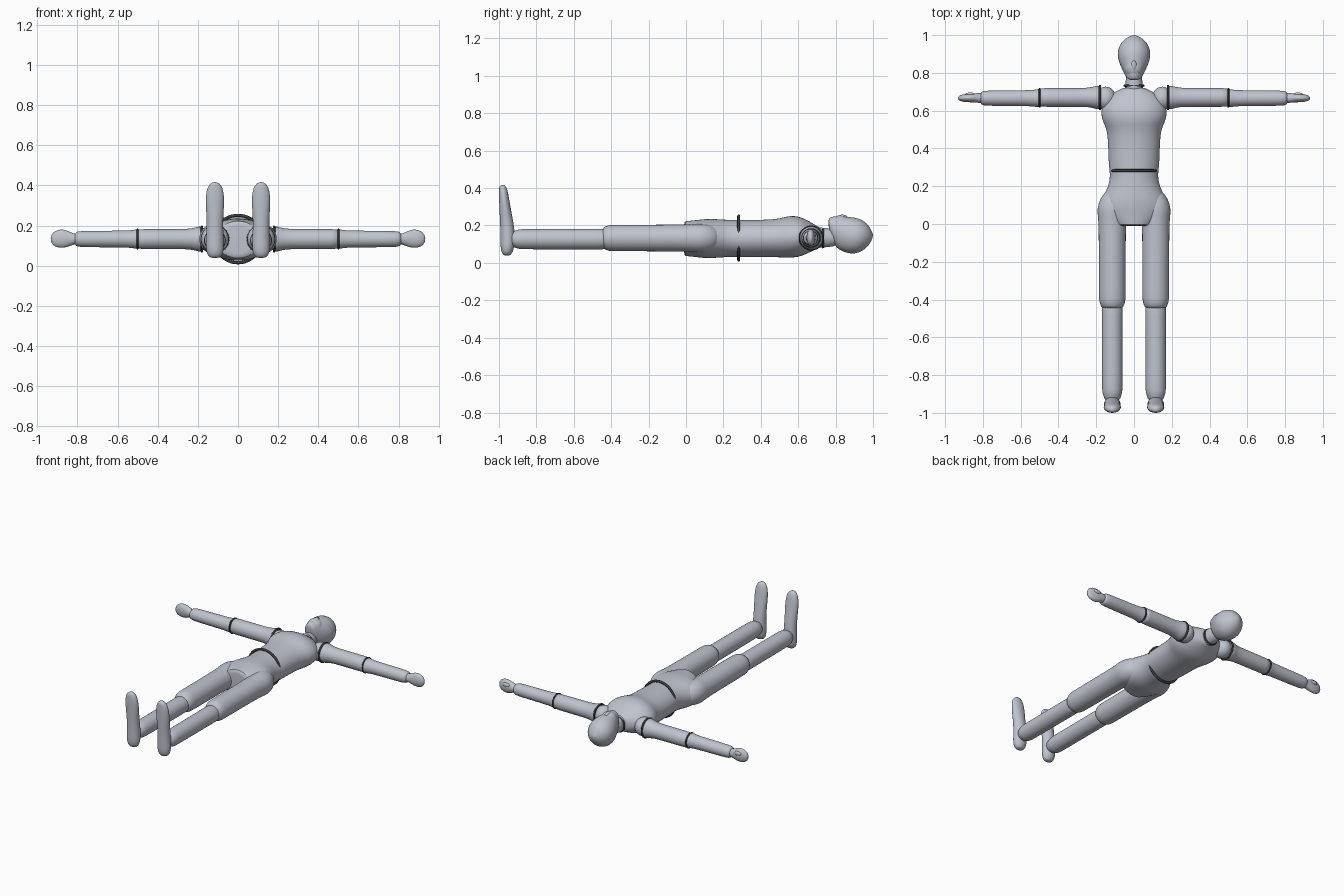
import bpy, bmesh, math
from mathutils import Vector

cube = bpy.data.objects.get("Cube")
if cube:
    bpy.data.objects.remove(cube)


def material(name, rgb):
    mat = bpy.data.materials.new(name)
    mat.use_nodes = True
    mat.diffuse_color = (*rgb, 1)
    mat.node_tree.nodes["Principled BSDF"].inputs["Base Color"].default_value = (*rgb, 1)
    return mat


GREY = material("pale_grey", (.52, .55, .62))
DARK = material("dark_joint", (.045, .045, .05))
SEGMENTS = 24


def finish(name, bm):
    bmesh.ops.recalc_face_normals(bm, faces=bm.faces)
    mesh = bpy.data.meshes.new(name)
    bm.to_mesh(mesh)
    bm.free()
    mesh.materials.append(GREY)
    obj = bpy.data.objects.new(name, mesh)
    bpy.context.collection.objects.link(obj)
    bpy.ops.object.select_all(action='DESELECT')
    obj.select_set(True)
    bpy.context.view_layer.objects.active = obj
    return obj


def loft(name, axis, rows, side=1):
    """Skin elliptical rings; each row is (position, centre u, centre v, radius u, radius v)."""
    bm = bmesh.new()
    rings = []
    for t, cu, cv, ru, rv in rows:
        ring = []
        for i in range(SEGMENTS):
            a = math.tau * i / SEGMENTS
            u, v = cu + ru * math.cos(a), cv + rv * math.sin(a)
            x, y, z = {'x': (t, u, v), 'y': (u, t, v), 'z': (u, v, t)}[axis]
            ring.append(bm.verts.new((x * side, y, z)))
        rings.append(ring)
    for low, high in zip(rings, rings[1:]):
        for i in range(SEGMENTS):
            j = (i + 1) % SEGMENTS
            bm.faces.new((low[i], low[j], high[j], high[i]))
    bm.faces.new(rings[0])
    bm.faces.new(rings[-1])
    obj = finish(name, bm)
    sub = obj.modifiers.new("rounding", 'SUBSURF')
    sub.levels = sub.render_levels = 1
    bpy.ops.object.shade_smooth_by_angle(angle=math.radians(50))


def ellipsoid(name, centre, radii):
    bm = bmesh.new()
    bmesh.ops.create_uvsphere(bm, u_segments=SEGMENTS, v_segments=16, radius=1)
    for v in bm.verts:
        v.co = Vector(centre) + Vector(a * b for a, b in zip(v.co, radii))
    finish(name, bm)
    bpy.ops.object.shade_smooth()


def body(name, rows):
    """Loft along the body from (y, half width, back z, front z)."""
    loft(name, 'y', [(y, 0, (lo + hi) / 2, w, (hi - lo) / 2) for y, w, lo, hi in rows])


def joint_ring(name, axis, centre, outer, thickness):
    """Dark round ring whose hole runs along the given axis."""
    quarter = math.pi / 2
    bpy.ops.mesh.primitive_torus_add(
        location=centre, rotation=(0, quarter, 0) if axis == 'x' else (quarter, 0, 0),
        major_radius=outer - thickness, minor_radius=thickness,
        major_segments=48, minor_segments=12)
    obj = bpy.context.object
    obj.name = name
    obj.data.materials.append(DARK)
    bpy.ops.object.shade_smooth()


# Torso running from pelvis to neck, with a ring round the waist
body("torso", [
    (-.01, .09, .045, .215), (-.009, .105, .035, .225), (.03, .145, .034, .226),
    (.09, .183, .025, .235), (.14, .168, .024, .237), (.2, .136, .03, .232),
    (.25, .128, .03, .23), (.29, .131, .03, .23), (.32, .136, .03, .23),
    (.48, .139, .03, .232), (.52, .155, .028, .245), (.56, .173, .027, .253),
    (.6, .176, .03, .25), (.64, .165, .045, .235), (.68, .132, .065, .21),
    (.7, .1, .075, .198), (.715, .07, .08, .19), (.725, .045, .09, .18)])
joint_ring("waist_ring", 'y', (0, .282, .133), .126, .008)

# Neck and head
body("neck", [(.7, .05, .08, .19), (.72, .05, .08, .19), (.76, .043, .085, .185), (.82, .04, .09, .18)])
joint_ring("neck_ring", 'y', (0, .732, .133), .055, .006)
body("head", [
    (.762, .015, .2, .23), (.768, .038, .16, .243), (.79, .049, .095, .25), (.82, .064, .068, .25),
    (.86, .082, .052, .246), (.9, .089, .047, .245), (.94, .081, .06, .232),
    (.97, .06, .085, .21), (.988, .036, .11, .18), (1, .008, .14, .155)])
ellipsoid("face", (0, .825, .205), (.05, .055, .049))
ellipsoid("nose", (0, .835, .238), (.016, .032, .02))

for side, label in ((1, "left"), (-1, "right")):

    # Arm: shoulder ball, upper arm, forearm and hand
    def arm(part, rows):
        loft(label + part, 'x', rows, side)

    ellipsoid(label + "_shoulder_ball", (side * .15, .665, .133), (.055, .062, .06))
    joint_ring(label + "_shoulder_ring", 'x', (side * .18, .67, .133), .067, .006)
    arm("_upper_arm", [(x, .67, .133, r, r) for x, r in (
        (.18, .055), (.184, .064), (.205, .061), (.235, .051), (.3, .05), (.495, .05), (.5, .049))])
    joint_ring(label + "_elbow_ring", 'x', (side * .5, .668, .133), .052, .005)
    arm("_forearm", [(x, .666, .133, r, r) for x, r in (
        (.497, .049), (.505, .049), (.53, .044), (.57, .042), (.76, .041), (.8, .039), (.815, .03))])
    arm("_hand", [
        (.795, .665, .133, .028, .026), (.82, .667, .133, .026, .027), (.845, .668, .134, .024, .039),
        (.87, .668, .135, .024, .047), (.9, .667, .135, .021, .044), (.922, .666, .134, .015, .032),
        (.933, .666, .134, .006, .012)])
    ellipsoid(label + "_thumb", (side * .868, .686, .15), (.026, .01, .014))

    # Leg: thigh rounded into the hip, shin and foot
    loft(label + "_thigh", 'y', [(y, x, .133, r, r) for y, x, r in (
        (.18, .1, .03), (.165, .103, .055), (.13, .11, .072), (.08, .117, .079), (.04, .116, .076),
        (0, .115, .072), (-.39, .115, .071), (-.41, .115, .07), (-.432, .115, .062), (-.45, .115, .053))],
        side)
    loft(label + "_shin", 'y', [(y, .115, .127, r, r) for y, r in (
        (-.41, .05), (-.44, .056), (-.52, .055), (-.87, .055), (-.895, .053), (-.91, .046), (-.94, .04))],
        side)
    foot = [(.038, .018, -.97, -.945), (.05, .036, -.985, -.93), (.08, .045, -.992, -.918),
            (.13, .044, -.992, -.913), (.19, .041, -.993, -.918), (.25, .042, -.996, -.929),
            (.3, .046, -.998, -.938), (.35, .046, -1, -.947), (.39, .038, -1, -.954),
            (.409, .024, -.998, -.962), (.417, .008, -.988, -.972)]
    loft(label + "_foot", 'z', [
        (z, .115, (sole + top) / 2, w, (top - sole) / 2) for z, w, sole, top in foot], side)
